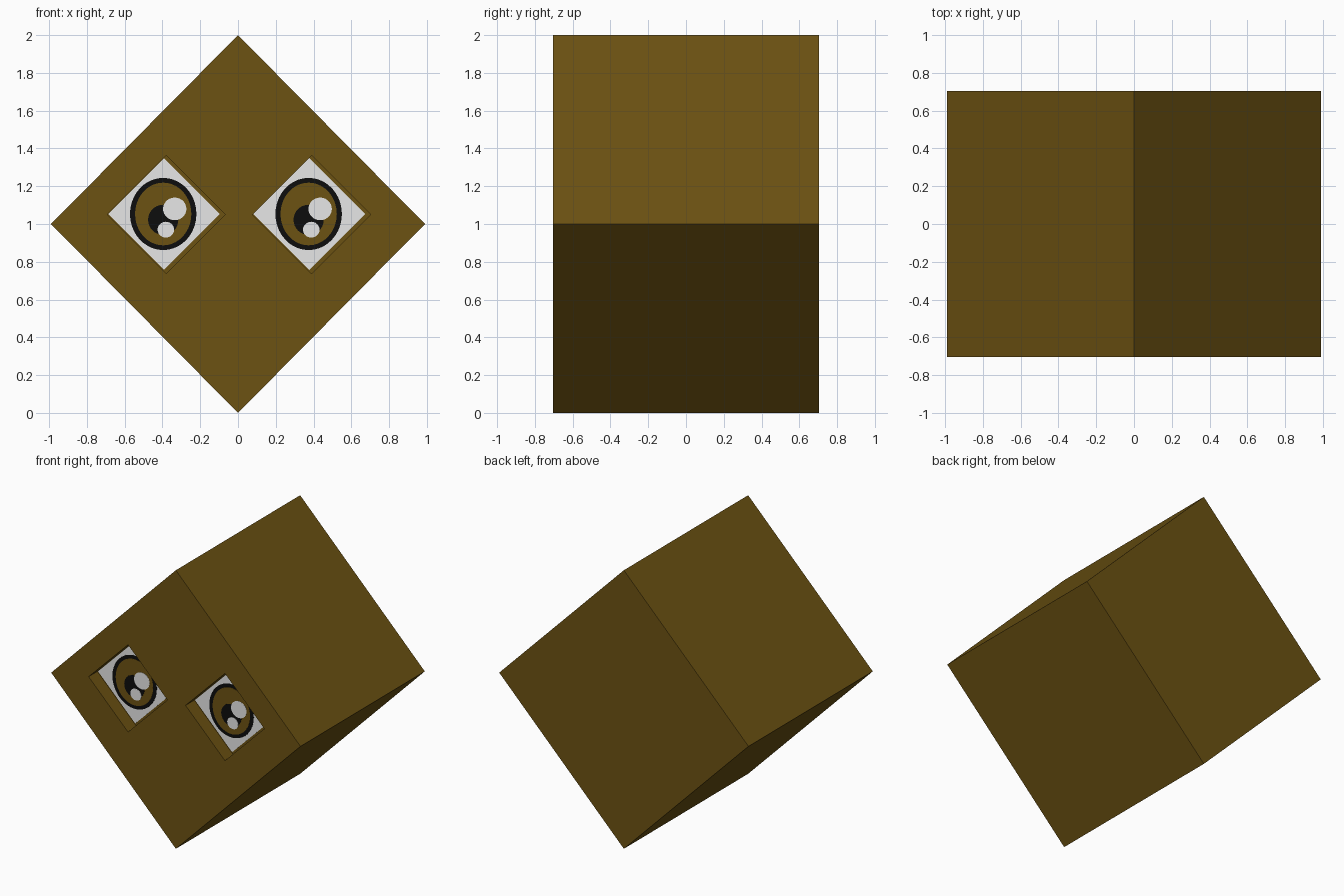
import bpy, math

if "Cube" in bpy.data.objects:
    bpy.data.objects.remove(bpy.data.objects["Cube"])


def material(name, rgb):
    m = bpy.data.materials.new(name)
    m.diffuse_color = (*rgb, 1.0)
    m.use_nodes = True
    m.node_tree.nodes["Principled BSDF"].inputs["Base Color"].default_value = m.diffuse_color
    return m


BROWN = material("brown", (0.150, 0.084, 0.006))
WHITE = material("white", (1.0, 1.0, 1.0))
BLACK = material("black", (0.004, 0.004, 0.004))

HALF_Y = 0.705          # half depth of the body
FLOOR = -HALF_Y + 0.10  # y of the socket floors


def prism(name, cx, cz, rx, rz, y0, y1, mat, sides=4):
    """Prism along y with a diamond (4 sides) or ellipse cross-section."""
    ring = [(cx + rx * math.cos(2 * math.pi * i / sides),
             cz + rz * math.sin(2 * math.pi * i / sides)) for i in range(sides)]
    verts = [(x, y, z) for y in (y0, y1) for x, z in ring]
    faces = [list(range(sides)), list(range(2 * sides - 1, sides - 1, -1))]
    faces += [[i, i + sides, (i + 1) % sides + sides, (i + 1) % sides]
              for i in range(sides)]
    mesh = bpy.data.meshes.new(name)
    mesh.from_pydata(verts, [], faces)
    mesh.materials.append(mat)
    obj = bpy.data.objects.new(name, mesh)
    bpy.context.collection.objects.link(obj)
    return obj


# Cube body standing on one edge
body = prism("body", 0, 1, 0.99, 1.0, -HALF_Y, HALF_Y, BROWN)

for side, dx in (("left", -0.385), ("right", 0.385)):
    # Recessed diamond socket
    cutter = prism(side + "_socket_cutter", dx + 0.005, 1.05, 0.313, 0.313,
                   -HALF_Y - 0.1, FLOOR, BROWN)
    cutter.hide_render = True
    mod = body.modifiers.new("socket", 'BOOLEAN')
    mod.operation = 'DIFFERENCE'
    mod.solver = 'EXACT'
    mod.object = cutter
    bpy.context.view_layer.objects.active = body
    bpy.ops.object.modifier_apply(modifier=mod.name)
    bpy.data.objects.remove(cutter)

    # Painted eye as thin stacked plates: part, x, z, rx, rz, sides, colour
    layers = [
        ("eye_white", -0.007, 1.053, 0.296, 0.296, 4, WHITE),
        ("iris_rim", -0.011, 1.053, 0.176, 0.191, 40, BLACK),
        ("iris", -0.011, 1.053, 0.149, 0.166, 40, BROWN),
        ("pupil", -0.011, 1.022, 0.080, 0.080, 32, BLACK),
        ("large_glint", 0.050, 1.080, 0.062, 0.060, 28, WHITE),
        ("small_glint", 0.003, 0.970, 0.044, 0.042, 24, WHITE),
    ]
    for n, (part, x, z, rx, rz, sides, mat) in enumerate(layers):
        top = FLOOR - 0.0015 * (n + 1)
        prism(side + "_" + part, dx + x, z, rx, rz, top, top + 0.0015, mat, sides)
